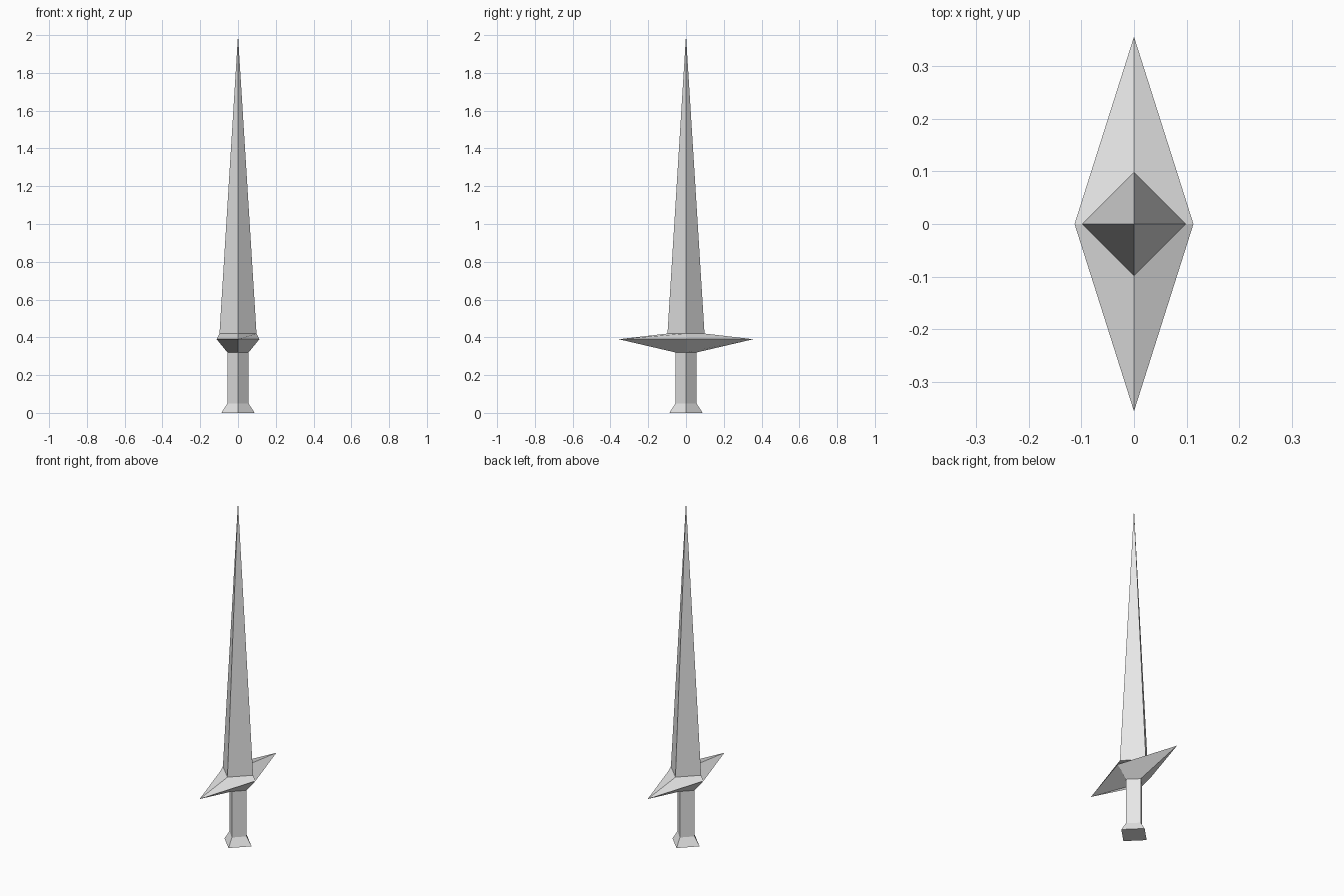
import bpy
import bmesh

if "Cube" in bpy.data.objects:
    bpy.data.objects.remove(bpy.data.objects["Cube"])

grey = bpy.data.materials.new("plain grey")
grey.diffuse_color = (0.8, 0.8, 0.8, 1.0)
grey.use_nodes = True
grey.node_tree.nodes["Principled BSDF"].inputs["Base Color"].default_value = grey.diffuse_color


def diamond_loft(name, rings, cap_bottom=False):
    """Join diamond sections (half x, half y, z); a zero size makes a point."""
    bm = bmesh.new()
    loops = []
    for rx, ry, z in rings:
        if rx == 0:
            loops.append([bm.verts.new((0, 0, z))] * 4)
        else:
            loops.append([bm.verts.new(p) for p in
                          ((rx, 0, z), (0, ry, z), (-rx, 0, z), (0, -ry, z))])
    for low, high in zip(loops, loops[1:]):
        for i in range(4):
            j = (i + 1) % 4
            corners = [low[i], low[j], high[j], high[i]]
            bm.faces.new(list(dict.fromkeys(corners)))
    if cap_bottom:
        bm.faces.new(loops[0][::-1])
    mesh = bpy.data.meshes.new(name)
    bm.to_mesh(mesh)
    bm.free()
    mesh.materials.append(grey)
    obj = bpy.data.objects.new(name, mesh)
    bpy.context.collection.objects.link(obj)
    return obj


# Flared pommel, closed underneath
diamond_loft("pommel", [(0.088, 0.088, 0), (0.056, 0.056, 0.05)], cap_bottom=True)
# Straight square grip
diamond_loft("grip", [(0.056, 0.056, 0.05), (0.056, 0.056, 0.32)])
# Guard with long points to front and back
diamond_loft("guard", [(0.056, 0.056, 0.32), (0.113, 0.356, 0.39), (0.098, 0.098, 0.42)])
# Tapering blade ending in a point
diamond_loft("blade", [(0.098, 0.098, 0.42), (0, 0, 2.0)])
